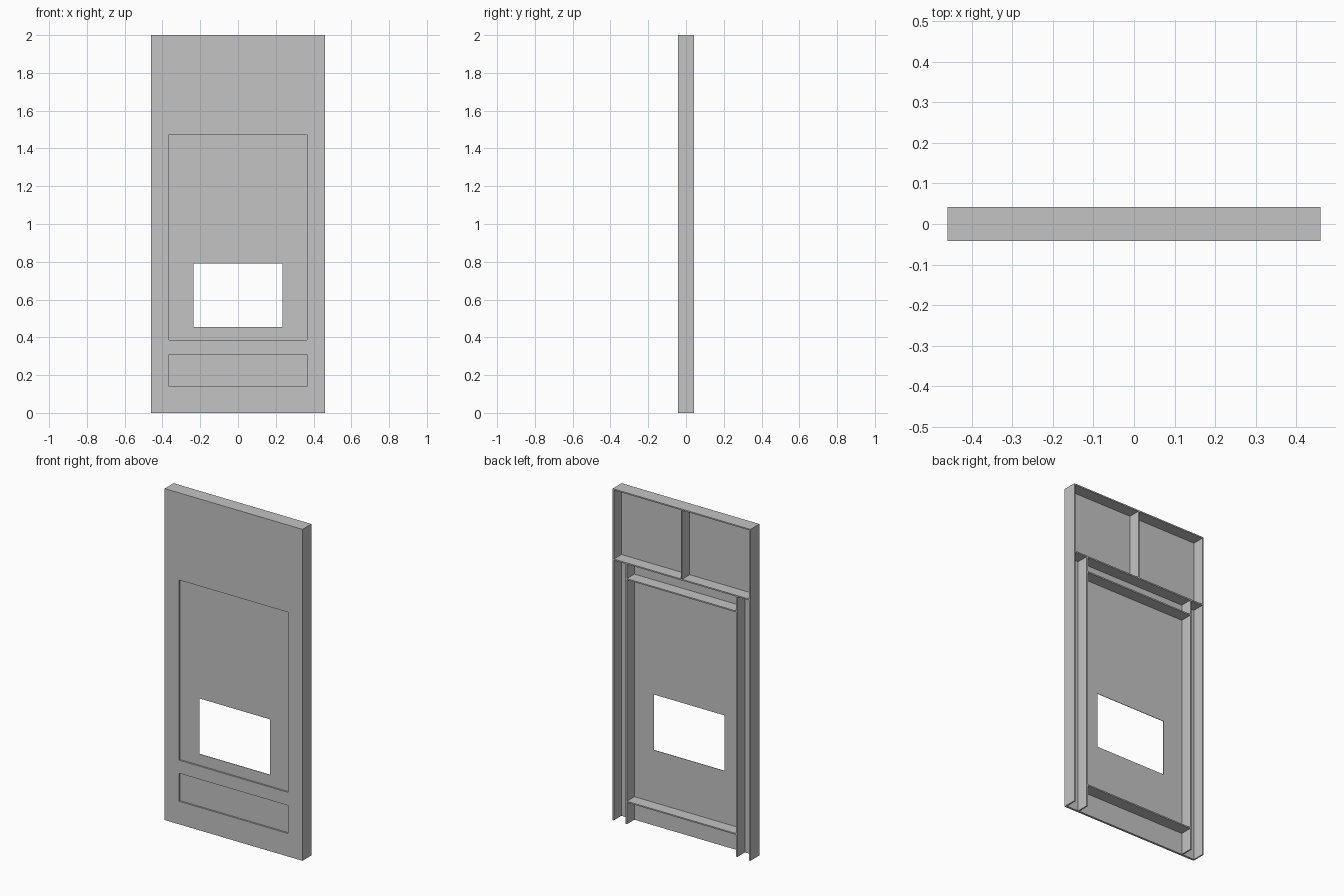
import bpy
from mathutils import Vector

if "Cube" in bpy.data.objects:
    bpy.data.objects.remove(bpy.data.objects["Cube"], do_unlink=True)

# Overall sizes
HALF_W, HEIGHT = 0.46, 2.0
FRONT, BACK = -0.0425, 0.0425
SHEET_BACK = FRONT + 0.013
RECESS = 0.01
WALL = 0.008
RIB_X = 0.365
SHELF_Z = 1.577

grey = bpy.data.materials.new("plain grey")
grey.use_nodes = True
grey.diffuse_color = (0.55, 0.55, 0.55, 1)
bsdf = next(n for n in grey.node_tree.nodes if n.type == "BSDF_PRINCIPLED")
bsdf.inputs["Base Color"].default_value = grey.diffuse_color


def box(name, x, y, z):
    """Box between (min, max) pairs on each axis."""
    low, high = (Vector(v) for v in zip(x, y, z))
    bpy.ops.mesh.primitive_cube_add(size=1, location=(low + high) / 2)
    obj = bpy.context.object
    obj.name = name
    obj.scale = high - low
    bpy.ops.object.transform_apply(location=False, rotation=False, scale=True)
    obj.data.materials.append(grey)
    return obj


def cut(target, x, y, z):
    """Cut a box-shaped pocket or opening from the target."""
    cutter = box("cutter", x, y, z)
    cutter.hide_render = True
    mod = target.modifiers.new("cut", "BOOLEAN")
    mod.operation, mod.solver, mod.object = "DIFFERENCE", "EXACT", cutter
    bpy.context.view_layer.objects.active = target
    bpy.ops.object.modifier_apply(modifier=mod.name)
    bpy.data.objects.remove(cutter, do_unlink=True)


# Front sheet with two shallow recesses and a window
sheet = box("front_sheet", (-HALF_W, HALF_W), (FRONT, SHEET_BACK), (0, HEIGHT))
for z in ((0.139, 0.308), (0.387, 1.474)):
    cut(sheet, (-RIB_X, RIB_X), (FRONT - 0.1, FRONT + RECESS), z)
cut(sheet, (-0.235, 0.235), (FRONT - 0.1, BACK), (0.455, 0.79))

# Side flanges and long upright ribs
depth = (SHEET_BACK, BACK)
inner = HALF_W - WALL
for side, sign in (("left", 1), ("right", -1)):
    box(side + "_flange", sorted((sign * inner, sign * HALF_W)), depth, (0, HEIGHT))
    box(side + "_rib", sorted((sign * RIB_X, sign * (RIB_X + WALL))), depth,
        (0, SHELF_Z - WALL))

# Top flange, shelf and the short upright between them
box("top_flange", (-inner, inner), depth, (HEIGHT - WALL, HEIGHT))
box("shelf", (-inner, inner), depth, (SHELF_Z - WALL, SHELF_Z))
box("centre_rib", (-WALL / 2, WALL / 2), depth, (SHELF_Z, HEIGHT - WALL))

# Crossbars between the long ribs
for name, z in (("upper_crossbar", 1.474), ("lower_crossbar", 0.131)):
    box(name, (-RIB_X, RIB_X), depth, (z, z + WALL))
